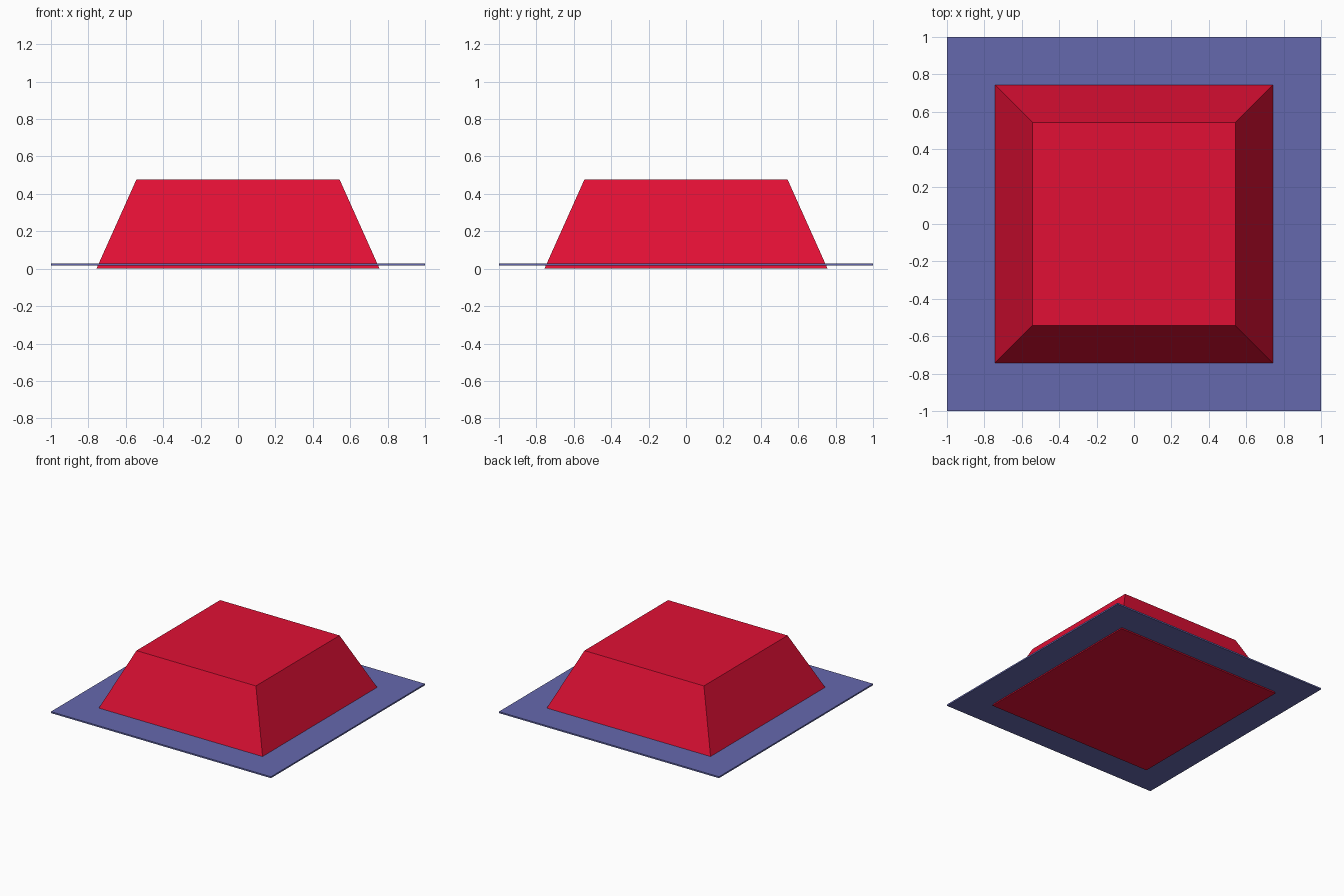
import bpy, bmesh

if "Cube" in bpy.data.objects:
    bpy.data.objects.remove(bpy.data.objects["Cube"])


def material(name, rgb):
    mat = bpy.data.materials.new(name)
    mat.diffuse_color = (*rgb, 1)
    mat.use_nodes = True
    mat.node_tree.nodes["Principled BSDF"].inputs["Base Color"].default_value = mat.diffuse_color
    return mat


def tapered_block(name, bottom_half, top_half, z0, z1, mat):
    """Square block whose top may be narrower than its bottom."""
    bm = bmesh.new()
    bmesh.ops.create_cube(bm, size=2)
    for v in bm.verts:
        top = v.co.z > 0
        half = top_half if top else bottom_half
        v.co.x *= half
        v.co.y *= half
        v.co.z = z1 if top else z0
    mesh = bpy.data.meshes.new(name)
    bm.to_mesh(mesh)
    bm.free()
    mesh.materials.append(mat)
    obj = bpy.data.objects.new(name, mesh)
    bpy.context.collection.objects.link(obj)
    return obj


# Thin square base sheet
tapered_block("base_plate", 1.0, 1.0, 0.016, 0.028,
              material("slate_blue", (0.13, 0.14, 0.42)))

# Sloped body, passing slightly through the sheet
tapered_block("sloped_body", 0.757, 0.543, 0.003, 0.48,
              material("red", (0.75, 0.005, 0.035))).location.z = -0.003
